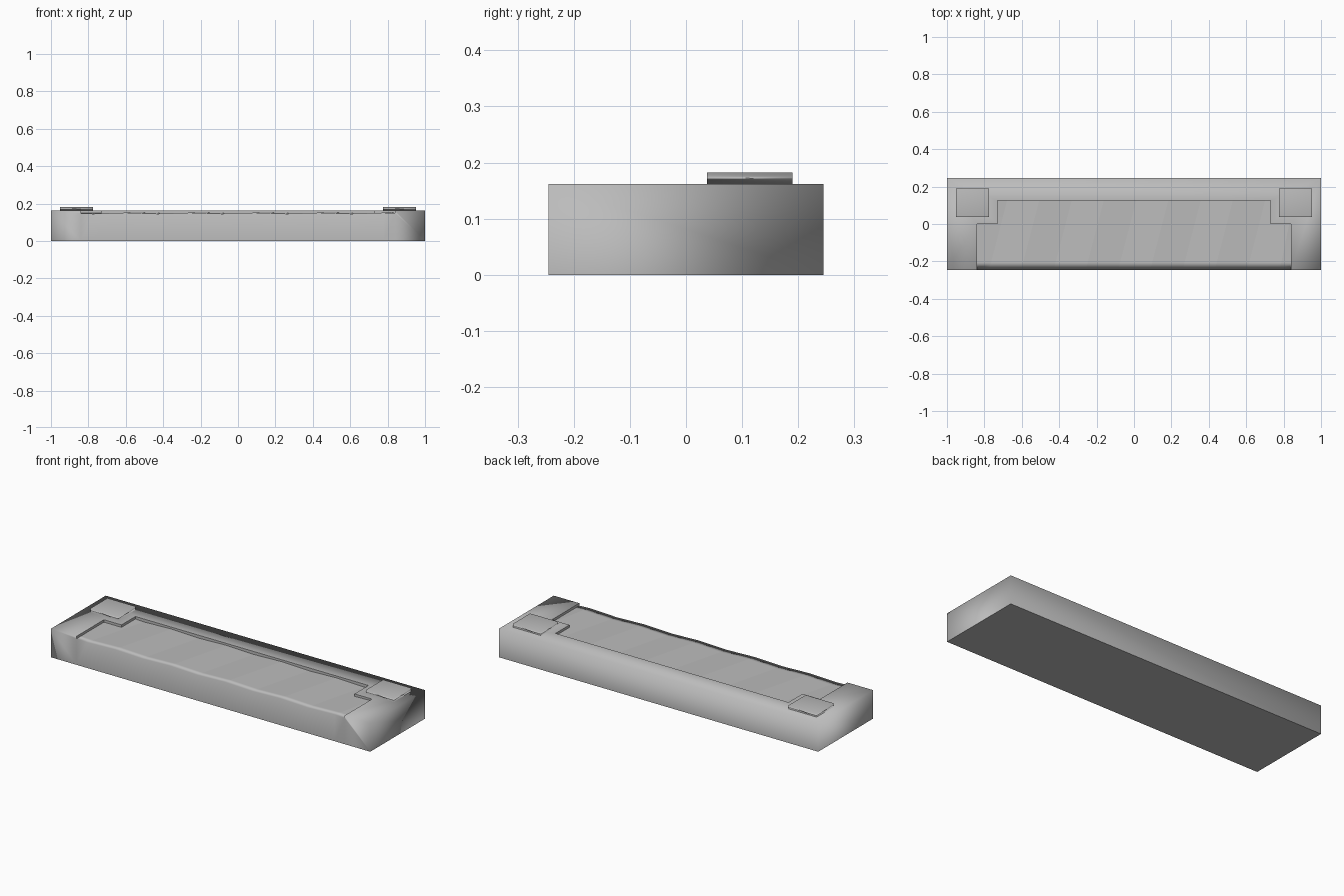
import bpy, bmesh

cube = bpy.data.objects.get("Cube")
if cube:
    bpy.data.objects.remove(cube)

grey = bpy.data.materials.new("light grey")
grey.use_nodes = True
colour = (0.5, 0.5, 0.5, 1)
grey.diffuse_color = colour
grey.node_tree.nodes["Principled BSDF"].inputs["Base Color"].default_value = colour

HALF, DEPTH = 1.0, 0.245
VALLEY, MIDDLE, RIDGE = 0.145, 0.148, 0.151
TOP, PAD_TOP = 0.162, 0.182
WIDE, NARROW, STEP_Y, BACK_Y = 0.84, 0.73, 0.0, 0.125
SLANT = 0.26


def finish(name, bm):
    """Make a softly shaded object whose normals follow the larger faces."""
    bmesh.ops.recalc_face_normals(bm, faces=bm.faces)
    mesh = bpy.data.meshes.new(name)
    bm.to_mesh(mesh)
    bm.free()
    mesh.materials.append(grey)
    for poly in mesh.polygons:
        poly.use_smooth = True
    obj = bpy.data.objects.new(name, mesh)
    bpy.context.collection.objects.link(obj)
    soften = obj.modifiers.new("soft_shading", 'WEIGHTED_NORMAL')
    soften.mode = 'FACE_AREA'
    soften.keep_sharp = True


# Body: a block with a stepped recess in its top, open to the front
bm = bmesh.new()


def vert(x, y, z):
    return bm.verts.new((x, y, z))


def tread_row(y, count):
    """Points where the slanted treads' ridges and valleys cross one depth."""
    return [vert(min(-0.775 + 0.1725 * k + SLANT * (y + DEPTH), WIDE - 0.01), y,
                 RIDGE if k % 2 else VALLEY) for k in range(count)]


# Recess floor: gently folded slanted treads
rows = []
for y in (-DEPTH, -0.205, STEP_Y):
    rows.append([vert(-WIDE, y, MIDDLE)] + tread_row(y, 10) + [vert(WIDE, y, MIDDLE)])
front, band, step = rows
back = [vert(-NARROW, BACK_Y, MIDDLE)] + tread_row(BACK_Y, 9) + [vert(NARROW, BACK_Y, MIDDLE)]
notch_l = vert(-NARROW, STEP_Y, MIDDLE)
notch_r = vert(NARROW, STEP_Y, MIDDLE)
inner = [notch_l] + step[1:10] + [notch_r]
for i in range(11):
    bm.faces.new((front[i], front[i + 1], band[i + 1], band[i]))
    far = [step[i + 1], step[i]]
    if i == 0:
        far.insert(1, notch_l)
    elif i == 9:
        far.insert(1, notch_r)
    bm.faces.new([band[i], band[i + 1]] + far)
for i in range(10):
    bm.faces.new((inner[i], inner[i + 1], back[i + 1], back[i]))

# Crisp folds between the treads
for near, far, count in ((front, band, 11), (band, step, 11), (inner, back, 10)):
    for i in range(1, count):
        bm.edges.get((near[i], far[i])).smooth = False

# Recess walls, crisp all round
outline = [(-WIDE, -DEPTH), (-WIDE, STEP_Y), (-NARROW, STEP_Y), (-NARROW, BACK_Y)]
outline += [(-x, y) for x, y in reversed(outline)]
upper = [vert(x, y, TOP) for x, y in outline]
chains = [
    [front[0], band[0], step[0]],
    [step[0], notch_l],
    [notch_l, back[0]],
    back,
    [back[-1], notch_r],
    [notch_r, step[10], step[11]],
    [step[11], band[11], front[11]],
]
for i, chain in enumerate(chains):
    wall = bm.faces.new(chain + [upper[i + 1], upper[i]])
    for edge in wall.edges:
        edge.smooth = False

# Top rim
corners = [(-HALF, -DEPTH), (-HALF, DEPTH), (HALF, DEPTH), (HALF, -DEPTH)]
rim = [vert(x, y, TOP) for x, y in corners]
base = [vert(x, y, 0) for x, y in corners]
bm.faces.new((rim[0], upper[0], upper[1], rim[1]))
bm.faces.new((rim[1], upper[1], upper[2], upper[3]))
bm.faces.new((rim[1], upper[3], upper[4], rim[2]))
bm.faces.new((rim[2], upper[4], upper[5], upper[6]))
bm.faces.new((rim[2], upper[6], upper[7], rim[3]))

# Outer sides
for i in range(3):
    bm.faces.new((base[i], base[i + 1], rim[i + 1], rim[i]))
foot = [vert(v.co.x, -DEPTH, 0) for v in front]
for i in range(11):
    bm.faces.new((foot[i], foot[i + 1], front[i + 1], front[i]))
bm.faces.new((base[0], foot[0], front[0], upper[0], rim[0]))
bm.faces.new((foot[11], base[3], rim[3], upper[7], front[11]))

# Flat underside with a narrow border
underside = bm.faces.new([base[0]] + foot + [base[3], base[2], base[1]])
bmesh.ops.inset_region(bm, faces=[underside], thickness=0.035, use_even_offset=True)
finish("body", bm)

# Square pads near the back corners
for name, side in (("right_pad", -1), ("left_pad", 1)):
    bm = bmesh.new()
    bmesh.ops.create_cube(bm, size=1)
    for v in bm.verts:
        v.co.x = side * 0.8635 + v.co.x * 0.175
        v.co.y = 0.1135 + v.co.y * 0.153
        v.co.z = PAD_TOP if v.co.z > 0 else TOP
    finish(name, bm)
